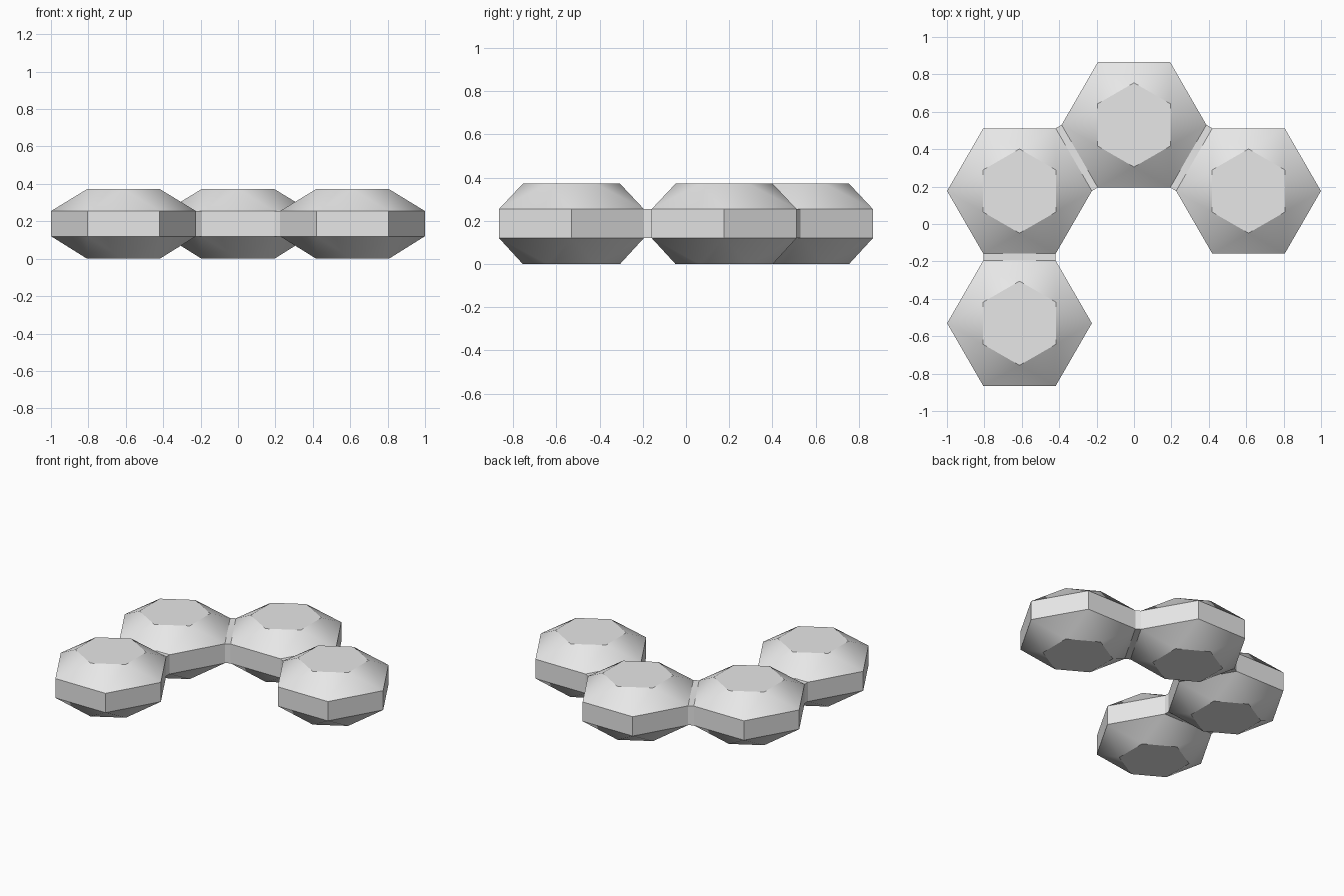
import bpy, bmesh, math
from mathutils import Vector

cube = bpy.data.objects.get("Cube")
if cube:
    bpy.data.objects.remove(cube, do_unlink=True)

R = 0.387                      # outer hexagon radius
CAP_R = 0.225                  # cap hexagon radius
APOTHEM = R * math.cos(math.pi / 6)
PITCH = 0.707                  # spacing of neighbouring cells
Z = (0.0, 0.12, 0.255, 0.372)  # base, band bottom, band top, cap

grey = bpy.data.materials.new("light_grey")
grey.use_nodes = True
colour = (0.8, 0.8, 0.8, 1)
grey.diffuse_color = colour
grey.node_tree.nodes["Principled BSDF"].inputs["Base Color"].default_value = colour


def finish(name, bm, location, turn=0):
    bmesh.ops.recalc_face_normals(bm, faces=bm.faces)
    mesh = bpy.data.meshes.new(name)
    bm.to_mesh(mesh)
    bm.free()
    mesh.materials.append(grey)
    obj = bpy.data.objects.new(name, mesh)
    obj.location = location
    obj.rotation_euler.z = turn
    bpy.context.collection.objects.link(obj)
    return obj


def ring(bm, radius, z, offset):
    return [bm.verts.new((radius * math.cos(a), radius * math.sin(a), z))
            for a in (math.radians(60 * i + offset) for i in range(6))]


def hex_cell(name, centre):
    # Hexagonal band with a smaller, turned hexagon above and below
    bm = bmesh.new()
    base = ring(bm, CAP_R, Z[0], 30)
    low = ring(bm, R, Z[1], 0)
    high = ring(bm, R, Z[2], 0)
    cap = ring(bm, CAP_R, Z[3], 30)
    bm.faces.new(base)
    bm.faces.new(cap)
    for i in range(6):
        j = (i + 1) % 6
        bm.faces.new((low[i], low[j], high[j], high[i]))
        for outer, inner in ((low, base), (high, cap)):
            bm.faces.new((outer[i], outer[j], inner[i]))
            bm.faces.new((inner[i], outer[j], inner[j]))
    obj = finish(name, bm, (centre.x, centre.y, 0))
    bpy.ops.object.select_all(action='DESELECT')
    obj.select_set(True)
    bpy.context.view_layer.objects.active = obj
    bpy.ops.object.shade_smooth_by_angle(angle=math.radians(27))


def connector(name, a, b):
    # Thin slab joining the facing band sides of two cells
    bm = bmesh.new()
    bmesh.ops.create_cube(bm, size=1)
    size = (PITCH - 2 * APOTHEM, R, Z[2] - Z[1])
    bmesh.ops.scale(bm, vec=size, verts=bm.verts)
    mid, d = (a + b) / 2, b - a
    finish(name, bm, (mid.x, mid.y, (Z[1] + Z[2]) / 2), math.atan2(d.y, d.x))


# Chain of four cells
side = PITCH * math.cos(math.pi / 6)
back = Vector((0, 0.53))
left = back + Vector((side, -PITCH / 2))
right = back + Vector((-side, -PITCH / 2))
front = right + Vector((0, -PITCH))

for name, centre in (("back_cell", back), ("left_cell", left),
                     ("right_cell", right), ("front_right_cell", front)):
    hex_cell(name, centre)
for name, a, b in (("left_connector", back, left),
                   ("right_connector", back, right),
                   ("front_connector", right, front)):
    connector(name, a, b)
